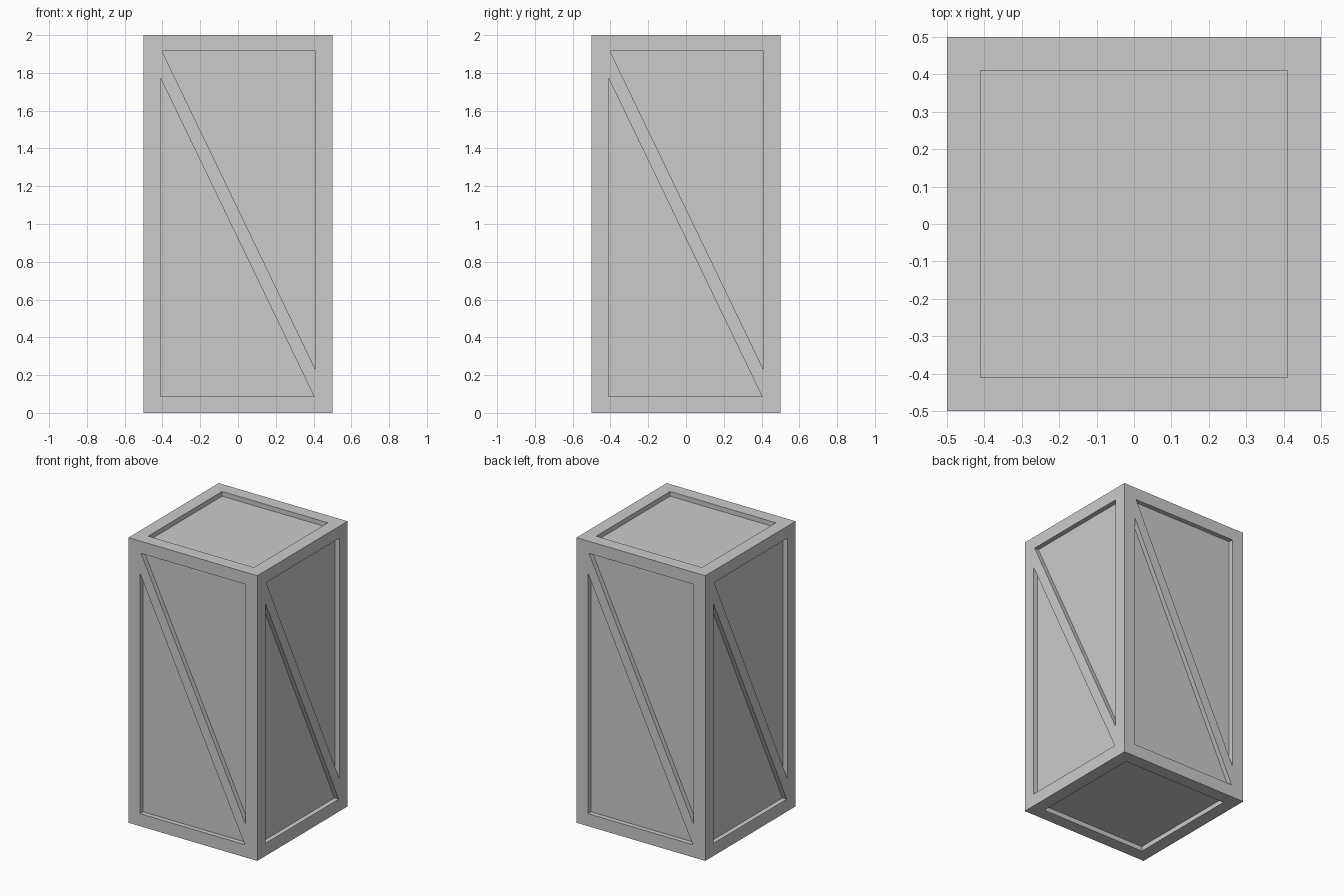
import bpy, bmesh, math
from mathutils import Matrix

if "Cube" in bpy.data.objects:
    bpy.data.objects.remove(bpy.data.objects["Cube"])

DEPTH = 0.033      # how far panels sit behind the frame
IN = 0.41          # half width of frame opening
Z0, Z1 = 0.088, 1.915


def prism(bm, pts, lo, hi, mat):
    """Extrude a flat outline from lo to hi along local z, then place it."""
    base = [bm.verts.new(mat @ Matrix.Translation((x, y, lo)).translation) for x, y in pts]
    top = [bm.verts.new(mat @ Matrix.Translation((x, y, hi)).translation) for x, y in pts]
    bm.faces.new(base[::-1])
    bm.faces.new(top)
    n = len(pts)
    for i in range(n):
        j = (i + 1) % n
        bm.faces.new((base[i], base[j], top[j], top[i]))


def finish(bm, name):
    bmesh.ops.recalc_face_normals(bm, faces=bm.faces)
    me = bpy.data.meshes.new(name)
    bm.to_mesh(me)
    bm.free()
    ob = bpy.data.objects.new(name, me)
    bpy.context.collection.objects.link(ob)
    return ob


# crate body
bm = bmesh.new()
prism(bm, [(-.5, -.5), (.5, -.5), (.5, .5), (-.5, .5)], 0, 2, Matrix())
crate = finish(bm, "crate")

# recess cutters: two triangles per side leave the diagonal brace standing
bm = bmesh.new()
upper = [(-0.402, Z1), (IN - 0.002, 0.23), (IN - 0.002, Z1)]
upper = [(-0.402, Z1), (IN, 0.23), (IN, Z1)]
lower = [(-IN, Z0), (0.402, Z0), (-IN, 1.772)]
for k in range(4):
    side = Matrix.Rotation(k * math.pi / 2, 4, 'Z') @ Matrix.Rotation(math.pi / 2, 4, 'X')
    for tri in (upper, lower):
        prism(bm, tri, 0.5 - DEPTH, 0.6, side)

# square recesses in lid and base
square = [(-IN, -IN), (IN, -IN), (IN, IN), (-IN, IN)]
prism(bm, square, 2 - DEPTH, 2.1, Matrix())
prism(bm, square, -0.1, DEPTH, Matrix())
cutter = finish(bm, "recess_cutter")

# carve the recesses
mod = crate.modifiers.new("recesses", 'BOOLEAN')
mod.operation = 'DIFFERENCE'
mod.solver = 'EXACT'
mod.object = cutter
bpy.context.view_layer.objects.active = crate
crate.select_set(True)
bpy.ops.object.modifier_apply(modifier=mod.name)
bpy.data.objects.remove(cutter, do_unlink=True)
